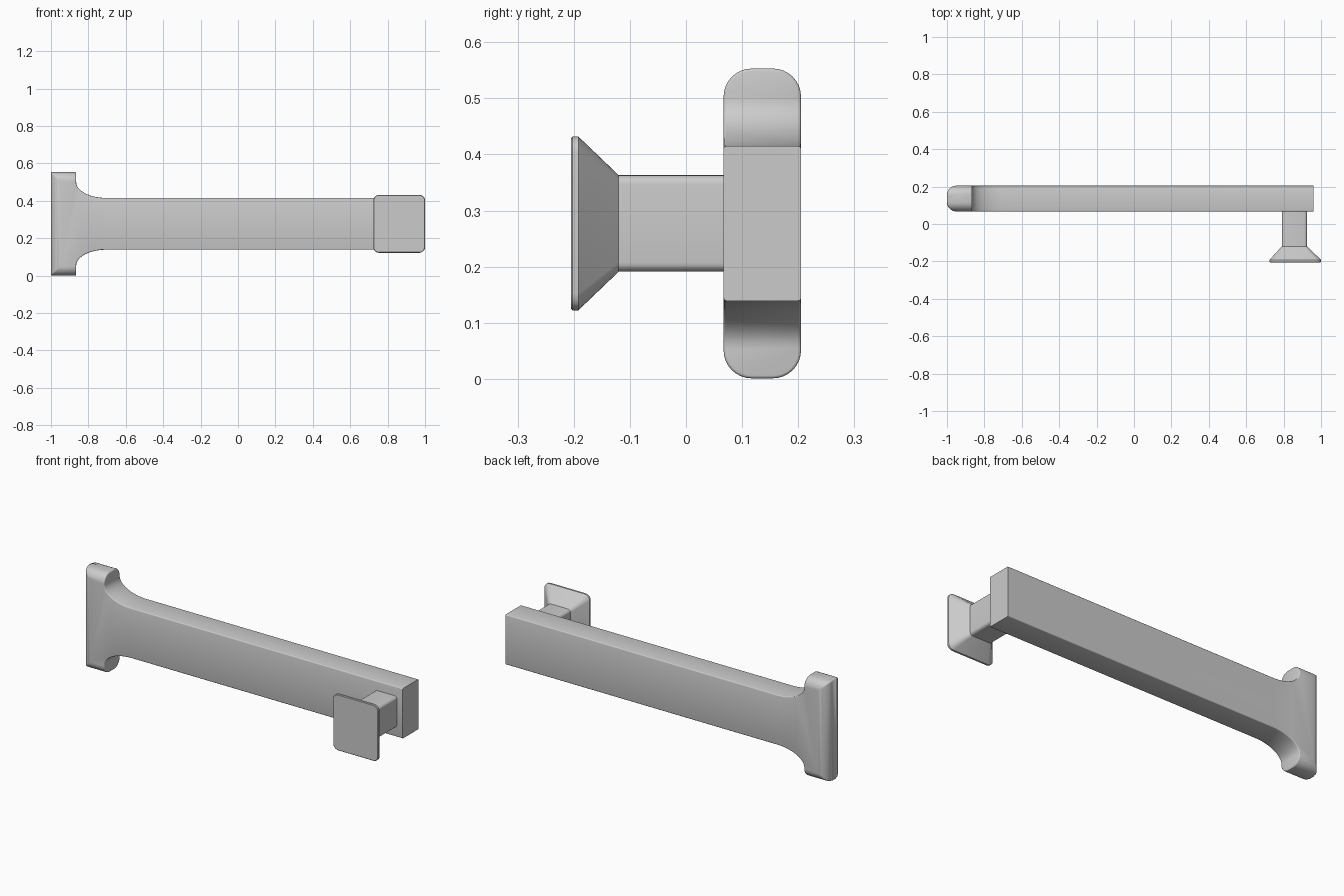
import bpy, bmesh, math

cube = bpy.data.objects.get("Cube")
if cube:
    bpy.data.objects.remove(cube, do_unlink=True)

grey = bpy.data.materials.new("light_grey")
grey.use_nodes = True
grey.diffuse_color = (0.6, 0.6, 0.6, 1)
grey.node_tree.nodes["Principled BSDF"].inputs["Base Color"].default_value = (0.6, 0.6, 0.6, 1)

MID_Z = 0.277


def finish(name, bm):
    bmesh.ops.recalc_face_normals(bm, faces=bm.faces)
    mesh = bpy.data.meshes.new(name)
    bm.to_mesh(mesh)
    bm.free()
    mesh.materials.append(grey)
    obj = bpy.data.objects.new(name, mesh)
    bpy.context.collection.objects.link(obj)
    bpy.ops.object.select_all(action='DESELECT')
    obj.select_set(True)
    bpy.context.view_layer.objects.active = obj
    bpy.ops.object.shade_smooth_by_angle(angle=math.radians(32))
    return obj


# Bar with a flared cross flange: half outline mirrored about the mid height
LEFT, RIGHT, FLANGE = -1.0, 0.96, -0.865
FRONT, BACK = 0.067, 0.205
TOP, BAR, FILLET = 0.276, 0.138, 0.222
upper = [(LEFT, TOP), (FLANGE, TOP)]
for i in range(13):
    a = math.pi / 2 * i / 12
    upper.append((-0.70 - 0.165 * math.cos(a), FILLET - (FILLET - BAR) * math.sin(a)))
upper.append((RIGHT, BAR))
outline = upper + [(x, -z) for x, z in reversed(upper)]

bm = bmesh.new()
base = bm.faces.new([bm.verts.new((x, FRONT, MID_Z + z)) for x, z in outline])
extruded = bmesh.ops.extrude_face_region(bm, geom=[base])["geom"]
moved = [v for v in extruded if isinstance(v, bmesh.types.BMVert)]
bmesh.ops.translate(bm, vec=(0, BACK - FRONT, 0), verts=moved)
bmesh.ops.recalc_face_normals(bm, faces=bm.faces)

# Large rounding on the flange tips
tips = [e for e in bm.edges
        if all(abs(abs(v.co.z - MID_Z) - TOP) < 1e-4 for v in e.verts)
        and abs(e.verts[0].co.y - e.verts[1].co.y) < 1e-4]
bmesh.ops.bevel(bm, geom=tips, offset=0.05, segments=8, profile=0.5, affect='EDGES')

# Small rounding on the long edges, leaving both ends crisp
sharp = [e for e in bm.edges
         if e.calc_face_angle(0) > math.radians(35)
         and not any(all(abs(v.co.x - end) < 1e-4 for v in e.verts) for end in (LEFT, RIGHT))]
bmesh.ops.bevel(bm, geom=sharp, offset=0.005, segments=3, profile=0.5,
                affect='EDGES', clamp_overlap=True)
finish("flanged_bar", bm)


# Knob parts: rounded rectangles lofted along y
def rounded_ring(bm, y, cx, half_w, half_h, radius):
    ring = []
    for corner, (sx, sz) in enumerate([(1, 1), (-1, 1), (-1, -1), (1, -1)]):
        for i in range(6):
            a = math.pi / 2 * (corner + i / 5)
            ring.append(bm.verts.new((cx + sx * (half_w - radius) + radius * math.cos(a), y,
                                      MID_Z + sz * (half_h - radius) + radius * math.sin(a))))
    return ring


def loft(name, sections):
    bm = bmesh.new()
    rings = [rounded_ring(bm, *s) for s in sections]
    for a, b in zip(rings, rings[1:]):
        for i in range(len(a)):
            j = (i + 1) % len(a)
            bm.faces.new((a[i], a[j], b[j], b[i]))
    bm.faces.new(rings[0])
    bm.faces.new(rings[-1])
    return finish(name, bm)


STEM = (0.858, 0.068, 0.086, 0.016)
PLATE = (0.862, 0.138, 0.155, 0.03)
loft("knob_stem", [(FRONT + 0.01, *STEM), (-0.12, *STEM)])
loft("knob_flared_head", [
    (-0.12, *STEM),
    (-0.192, *PLATE),
    (-0.202, *PLATE),
    (-0.205, 0.862, 0.135, 0.152, 0.027),
])
